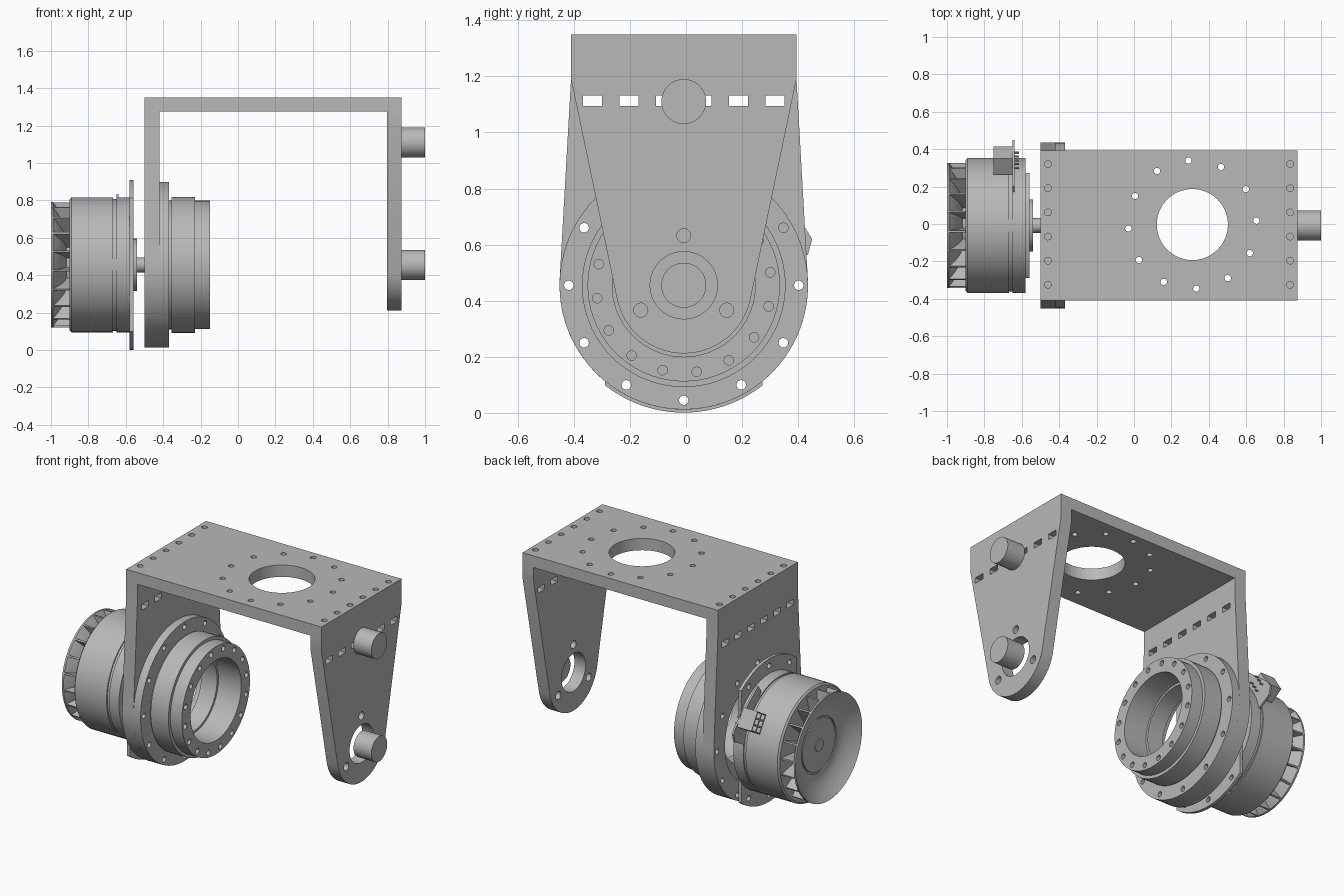
import bpy, bmesh, math
from mathutils import Vector

if "Cube" in bpy.data.objects:
    bpy.data.objects.remove(bpy.data.objects["Cube"])

CY, CZ = -0.008, 0.455            # motor axis position in y and z
grey = bpy.data.materials.new("metal_grey")
grey.diffuse_color = (0.48, 0.48, 0.48, 1)
grey.use_nodes = True
grey.node_tree.nodes["Principled BSDF"].inputs["Base Color"].default_value = grey.diffuse_color


def add_prism(bm, points, vec):
    """Closed solid made by sweeping a flat polygon along vec."""
    a = [bm.verts.new(p) for p in points]
    b = [bm.verts.new(Vector(p) + Vector(vec)) for p in points]
    n = len(a)
    bm.faces.new(a)
    bm.faces.new(b[::-1])
    for i in range(n):
        bm.faces.new((a[i], b[i], b[(i + 1) % n], a[(i + 1) % n]))


def yz_prism(bm, pts, x0, x1):
    """Prism along x, outline given relative to the motor axis."""
    add_prism(bm, [(x0, CY + y, CZ + z) for y, z in pts], (x1 - x0, 0, 0))


def circle(r, n=24, cy=0.0, cz=0.0):
    return [(cy + r * math.cos(2 * math.pi * i / n), cz + r * math.sin(2 * math.pi * i / n)) for i in range(n)]


def ring(count, radius, offset=0.0):
    return [(radius * math.cos(a), radius * math.sin(a))
            for a in (math.radians(offset) + 2 * math.pi * i / count for i in range(count))]


def finish(bm, name, smooth=True):
    bmesh.ops.recalc_face_normals(bm, faces=bm.faces[:])
    me = bpy.data.meshes.new(name)
    bm.to_mesh(me)
    bm.free()
    me.materials.append(grey)
    ob = bpy.data.objects.new(name, me)
    bpy.context.collection.objects.link(ob)
    if smooth:
        shade(ob)
    return ob


def shade(ob):
    bpy.ops.object.select_all(action='DESELECT')
    ob.select_set(True)
    bpy.context.view_layer.objects.active = ob
    bpy.ops.object.shade_smooth_by_angle(angle=math.radians(30))


def cut(ob, bm):
    """Subtract the solids in bm from ob."""
    cutter = finish(bm, "cutter", False)
    cutter.hide_render = True
    mod = ob.modifiers.new("holes", 'BOOLEAN')
    mod.operation, mod.solver, mod.object = 'DIFFERENCE', 'EXACT', cutter
    bpy.context.view_layer.objects.active = ob
    bpy.ops.object.modifier_apply(modifier=mod.name)
    bpy.data.objects.remove(cutter)
    shade(ob)


def revolve(name, profile, closed=False, n=72):
    """Turn an (x, radius) profile round the motor axis."""
    bm = bmesh.new()
    rows = []
    for x, r in profile:
        if r == 0:
            rows.append([bm.verts.new((x, CY, CZ))] * n)
        else:
            rows.append([bm.verts.new((x, CY + y, CZ + z)) for y, z in circle(r, n)])
    pairs = list(zip(rows, rows[1:])) + ([(rows[-1], rows[0])] if closed else [])
    for a, b in pairs:
        for i in range(n):
            j = (i + 1) % n
            bm.faces.new(list(dict.fromkeys((a[i], a[j], b[j], b[i]))))
    return finish(bm, name)


def leg(name, r, x0, x1):
    """Side plate: square top, straight taper, round lower end."""
    w, shoulder, top = 0.402, 1.19 - CZ, 1.275 - CZ
    a0 = math.atan2(shoulder, w) - math.acos(r / math.hypot(w, shoulder))
    a1 = -math.pi - a0
    arc = [a0 + (a1 - a0) * i / 48 for i in range(49)]
    pts = [(-w, shoulder), (-w, top), (w, top), (w, shoulder)]
    pts += [(r * math.cos(a), r * math.sin(a)) for a in arc]
    bm = bmesh.new()
    yz_prism(bm, pts, x0, x1)
    return finish(bm, name)


def add_slots(bm, x0, x1):
    for i in range(6):
        y, z = -0.325 + 0.13 * i, 1.113 - CZ
        yz_prism(bm, [(y - .034, z - .018), (y + .034, z - .018), (y + .034, z + .018), (y - .034, z + .018)], x0, x1)


# Bracket top plate with large opening, bolt circle and blind edge holes
bm = bmesh.new()
add_prism(bm, [(-.5, CY - .402, 1.275), (.875, CY - .402, 1.275),
               (.875, CY + .402, 1.275), (-.5, CY + .402, 1.275)], (0, 0, .075))
top_plate = finish(bm, "top_plate")
bm = bmesh.new()
add_prism(bm, [(.312 + x, y - .003, 1.2) for x, y in circle(.19, 64)], (0, 0, .3))
for hx, hy in ring(12, .343, 3.5):
    add_prism(bm, [(.312 + x, y - .003, 1.2) for x, y in circle(.017, 16, hx, hy)], (0, 0, .3))
for hx in (-.46, .835):
    for i in range(6):
        add_prism(bm, [(x, y, 1.3) for x, y in circle(.018, 16, hx, -.325 + .129 * i)], (0, 0, .2))
cut(top_plate, bm)

# Motor-side leg
motor_leg = leg("motor_side_leg", .443, -.5, -.42)
bm = bmesh.new()
add_slots(bm, -.6, -.3)
yz_prism(bm, circle(.33, 72), -.6, -.3)
for y, z in ring(12, .41):
    yz_prism(bm, circle(.017, 16, y, z), -.6, -.3)
cut(motor_leg, bm)

# Free-side leg
free_leg = leg("free_side_leg", .243, .797, .875)
bm = bmesh.new()
add_slots(bm, .7, 1)
yz_prism(bm, circle(.12, 48), .7, 1)
for y, z in ring(3, .177, 90):
    yz_prism(bm, circle(.025, 20, y, z), .7, 1)
cut(free_leg, bm)

# Two round pegs outside the free leg
for name, z in (("upper_peg", 1.11 - CZ), ("lower_peg", 0)):
    bm = bmesh.new()
    yz_prism(bm, circle(.08, 48, 0, z), .875, 1)
    finish(bm, name)

# Stepped gear housing with open bore
housing = revolve("gear_housing", [
    (-.42, .443), (-.37, .443), (-.37, .345), (-.355, .345), (-.355, .363), (-.23, .363),
    (-.23, .343), (-.15, .343), (-.15, .255), (-.31, .255), (-.31, .24), (-.42, .24)], True)
bm = bmesh.new()
for y, z in ring(12, .41):
    yz_prism(bm, circle(.017, 16, y, z), -.6, -.365)
for y, z in ring(16, .312, -81.5):
    yz_prism(bm, circle(.017, 16, y, z), -.21, -.1)
cut(housing, bm)

# Motor body with dished fan end, seam groove, boss and shaft
dish = [(-.93 - .07 * t ** 1.6, .19 + .145 * t) for t in (0, .15, .3, .45, .6, .75, .9, 1)]
back = [(x + .012, r) for x, r in reversed(dish)]
revolve("motor_body", [
    (-.935, 0), (-.935, .04), (-.93, .04), (-.93, .165), (-.922, .165), (-.922, .175), (-.93, .175)]
    + dish + back + [
    (-.9, .19), (-.9, .35), (-.89, .361), (-.667, .361), (-.667, .353), (-.65, .353), (-.65, .361),
    (-.58, .361), (-.58, .14), (-.54, .14), (-.54, .04), (-.46, .04), (-.46, 0)])

# Radial fan blades
bm = bmesh.new()
outline = [(x + .006, r) for x, r in dish] + [(-.895, .335), (-.895, .19)]
for i in range(20):
    a = 2 * math.pi * (i + .3) / 20
    rad, tan = Vector((0, math.cos(a), math.sin(a))), Vector((0, -math.sin(a), math.cos(a)))
    base = Vector((0, CY, CZ)) - tan * .005
    add_prism(bm, [base + rad * r + Vector((x, 0, 0)) for x, r in outline], tan * .01)
finish(bm, "fan_blades", False)

# Motor mounting plate: disc with two flat sides
a0 = math.acos(.28 / .454)
arc = [a0 + (math.pi - 2 * a0) * i / 24 for i in range(25)]
upper = [(.454 * math.cos(a), .454 * math.sin(a)) for a in arc]
bm = bmesh.new()
yz_prism(bm, upper + [(-y, -z) for y, z in upper], -.58, -.56)
mount = finish(bm, "motor_mount_plate")
bm = bmesh.new()
for y, z in ring(12, .41):
    if abs(y) < .25:
        yz_prism(bm, circle(.017, 16, y, z), -.7, -.5)
cut(mount, bm)

# Sensor board on the motor side
bm = bmesh.new()
yz_prism(bm, [(.18, .34), (.21, .38), (.433, .205), (.458, .165), (.443, .11), (.33, .05)], -.65, -.638)
finish(bm, "sensor_board", False)

# Connector block with sockets, and its solder pins
ang = math.radians(32)


def tilted(u, v, hu, hv):
    """Rectangle at radial offset u, tangential offset v from the block centre."""
    c, s = math.cos(ang), math.sin(ang)
    return [(.348 + p * c - q * s, .225 + p * s + q * c) for p, q in
            ((u - hu, v - hv), (u + hu, v - hv), (u + hu, v + hv), (u - hu, v + hv))]


bm = bmesh.new()
yz_prism(bm, tilted(0, 0, .05, .06), -.75, -.65)
connector = finish(bm, "connector_block")
sockets, pins = bmesh.new(), bmesh.new()
for u in (-.024, .024):
    for v in (-.039, 0, .039):
        yz_prism(sockets, tilted(u, v, .018, .015), -.8, -.71)
        yz_prism(pins, tilted(u, v, .004, .004), -.64, -.615)
cut(connector, sockets)
finish(pins, "connector_pins", False)
